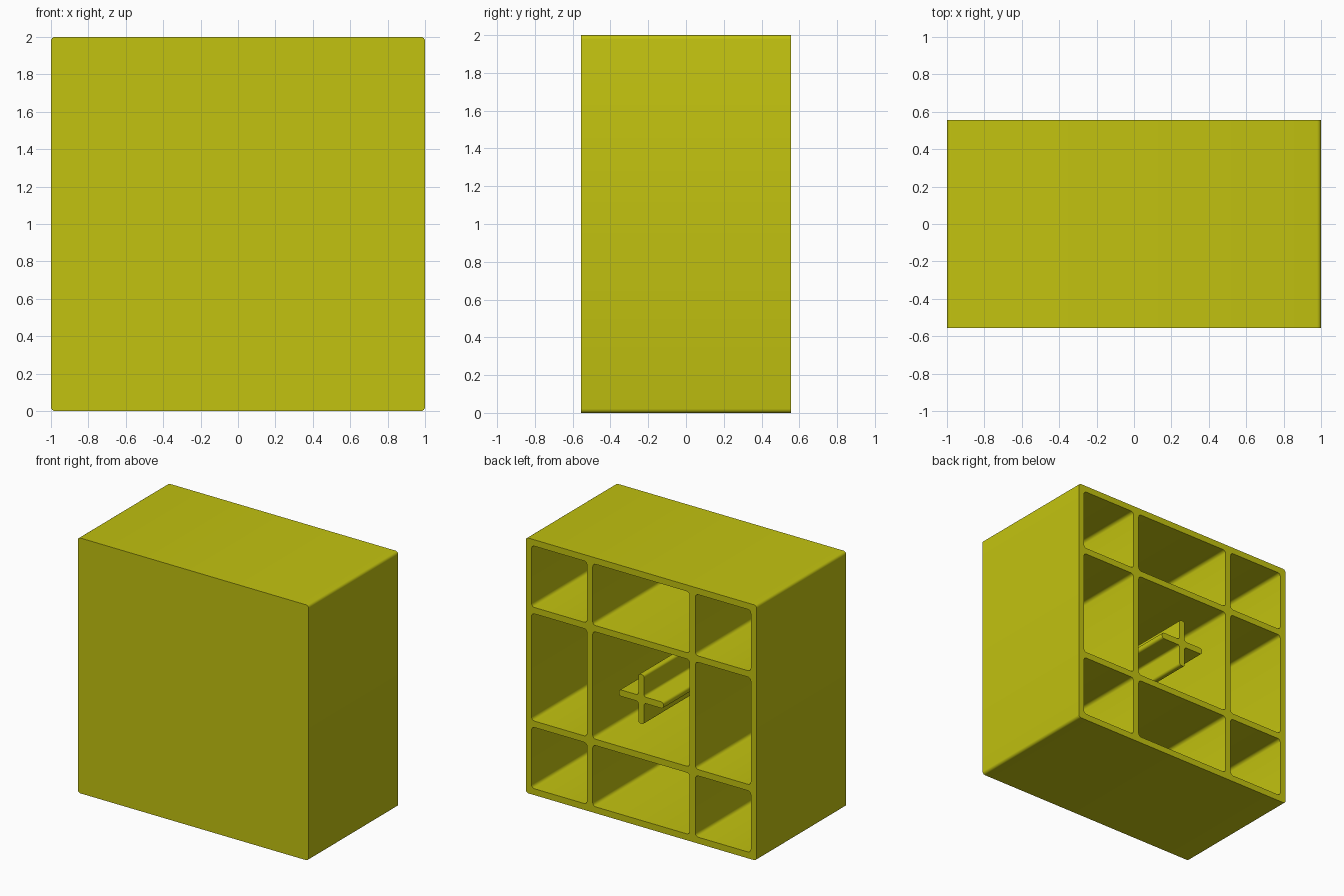
import bpy, bmesh, math
from mathutils import Vector

if "Cube" in bpy.data.objects:
    bpy.data.objects.remove(bpy.data.objects["Cube"])

D = 0.555          # half depth
WALL = 0.05        # wall thickness
SEG = 4            # segments per rounded corner

yellow = bpy.data.materials.new("yellow plastic")
yellow.diffuse_color = (0.54, 0.54, 0.005, 1)
yellow.use_nodes = True
yellow.node_tree.nodes["Principled BSDF"].inputs["Base Color"].default_value = yellow.diffuse_color


def rounded(corners, r):
    """Round every right-angled corner of an outline in x, z."""
    pts = [Vector(c) for c in corners]
    out = []
    for i, p in enumerate(pts):
        a = p + (pts[i - 1] - p).normalized() * r
        b = p + (pts[(i + 1) % len(pts)] - p).normalized() * r
        c = a + b - p
        for k in range(SEG + 1):
            t = math.pi / 2 * k / SEG
            out.append(c + (a - c) * math.cos(t) + (b - c) * math.sin(t))
    return out


def rect(x0, x1, z0, z1, r):
    return rounded([(x0, z0), (x1, z0), (x1, z1), (x0, z1)], r)


def tube(bm, outline, y_open, y_cap):
    """Walls from y_open to y_cap, capped at y_cap; returns the open rim edges."""
    rim = [bm.verts.new((p.x, y_open, p.y)) for p in outline]
    end = [bm.verts.new((p.x, y_cap, p.y)) for p in outline]
    n = len(outline)
    for i in range(n):
        j = (i + 1) % n
        bm.faces.new((rim[i], rim[j], end[j], end[i]))
    bm.faces.new(end)
    return [bm.edges.get((rim[i], rim[(i + 1) % n])) for i in range(n)]


def finish(bm, name):
    bmesh.ops.recalc_face_normals(bm, faces=bm.faces)
    mesh = bpy.data.meshes.new(name)
    bm.to_mesh(mesh)
    bm.free()
    mesh.materials.append(yellow)
    ob = bpy.data.objects.new(name, mesh)
    bpy.context.collection.objects.link(ob)
    bpy.ops.object.select_all(action='DESELECT')
    ob.select_set(True)
    bpy.context.view_layer.objects.active = ob
    bpy.ops.object.shade_smooth_by_angle(angle=math.radians(30))


# Block with a three by three grid of pockets open at the back
bm = bmesh.new()
rims = tube(bm, rect(-1, 1, 0, 2, 0.022), D, -D)
spans = [(-0.95, -0.47), (-0.42, 0.42), (0.47, 0.95)]
for x0, x1 in spans:
    for z0, z1 in spans:
        rims += tube(bm, rect(x0, x1, z0 + 1, z1 + 1, 0.025), D, -D + WALL)
bmesh.ops.triangle_fill(bm, edges=rims, use_beauty=True, normal=(0, 1, 0))
finish(bm, "block")

# Cross-shaped stem in the middle pocket
t, a = 0.025, 0.193
quarter = [(a, -t), (a, t), (t, t)]
cross = []
for k in range(4):
    for x, z in quarter:
        for _ in range(k):
            x, z = -z, x
        cross.append((x, z + 1))
bm = bmesh.new()
rim = tube(bm, rounded(cross, 0.018), -D + WALL, D)
bmesh.ops.contextual_create(bm, geom=rim)
finish(bm, "cross_stem")
